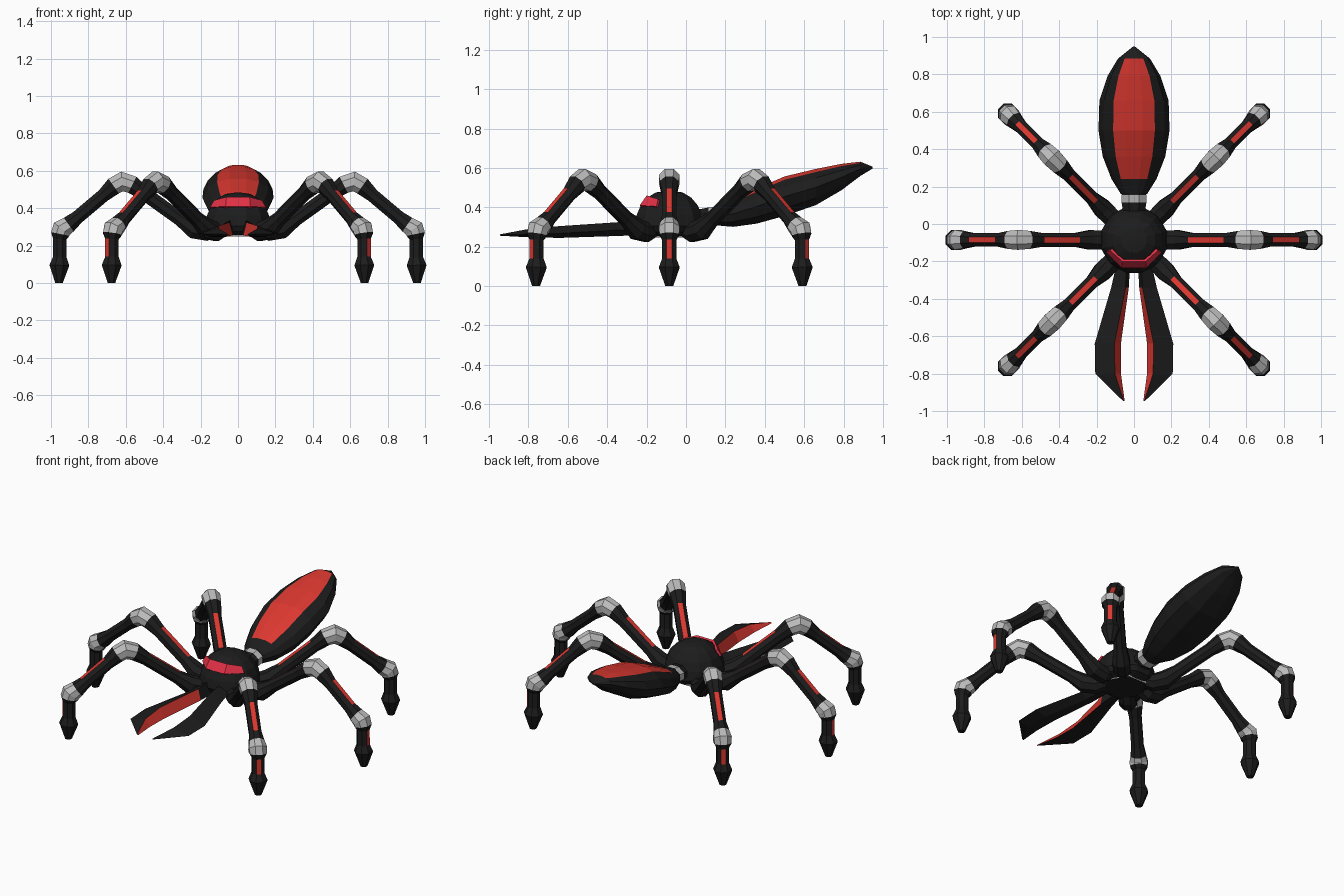
import bpy, bmesh, math
from mathutils import Vector

if "Cube" in bpy.data.objects:
    bpy.data.objects.remove(bpy.data.objects["Cube"])

CY = -0.085  # body centre in y


def mat(name, col):
    m = bpy.data.materials.new(name)
    m.diffuse_color = (*col, 1)
    m.use_nodes = True
    m.node_tree.nodes["Principled BSDF"].inputs["Base Color"].default_value = m.diffuse_color
    return m


BLACK = mat("black", (0.012, 0.012, 0.012))
RED = mat("red", (0.72, 0.04, 0.03))
EYE = mat("eye_red", (0.75, 0.03, 0.06))
GREY = mat("grey", (0.5, 0.5, 0.5))


def loft(name, rings, pick=lambda i, k: 0, caps=True):
    """Skin closed rings; pick(span, side) gives 0 black, 1 red, 2 grey."""
    bm = bmesh.new()
    vs = [[bm.verts.new(p) for p in r] for r in rings]
    n = len(rings[0])
    for i in range(len(rings) - 1):
        for k in range(n):
            j = (k + 1) % n
            f = bm.faces.new((vs[i][k], vs[i][j], vs[i + 1][j], vs[i + 1][k]))
            f.material_index = pick(i, k)
    if caps:
        bm.faces.new(vs[0])
        bm.faces.new(vs[-1])
    bmesh.ops.recalc_face_normals(bm, faces=bm.faces)
    me = bpy.data.meshes.new(name)
    bm.to_mesh(me)
    bm.free()
    for m in (BLACK, RED, GREY):
        me.materials.append(m)
    ob = bpy.data.objects.new(name, me)
    bpy.context.collection.objects.link(ob)
    return ob


# Legs: octagonal tube along (radial, z, radius, kind of next span)
# kinds: 0 black, 1 black with red outer stripe, 2 grey joint
LEG = [(0.11, 0.30, .045, 0), (0.17, 0.275, .05, 0), (0.235, 0.288, .052, 0),
       (0.31, 0.342, .037, 1), (0.50, 0.478, .037, 0), (0.565, 0.525, .048, 2),
       (0.62, 0.543, .053, 2), (0.665, 0.518, .048, 0), (0.72, 0.468, .036, 1),
       (0.86, 0.35, .036, 0), (0.905, 0.312, .045, 2), (0.942, 0.29, .053, 2),
       (0.95, 0.262, .05, 0), (0.953, 0.235, .036, 1), (0.953, 0.14, .036, 0),
       (0.955, 0.095, .053, 0), (0.957, 0.0, .02, 0)]


def leg_rings():
    pts = [Vector((r, 0, z)) for r, z, _, _ in LEG]
    rings = []
    for i, p in enumerate(pts):
        a = (p - pts[i - 1]).normalized() if i else Vector()
        b = (pts[i + 1] - p).normalized() if i < len(pts) - 1 else Vector()
        t = (a + b).normalized()
        if i == len(pts) - 1:
            t = Vector((0, 0, -1))
        up = Vector((-t.z, 0, t.x))
        rad = LEG[i][2] / math.cos(math.pi / 8)
        rings.append([p + rad * (math.cos(q) * Vector((0, 1, 0)) + math.sin(q) * up)
                      for q in (math.pi / 8 + k * math.pi / 4 for k in range(8))])
    return rings


def leg_pick(i, k):
    kind = LEG[i][3]
    return 2 if kind == 2 else int(kind == 1 and k == 1)


for side, base in (("right", 0), ("left", 180)):
    s = 1 if base == 0 else -1
    for nm, ang in (("front", -45), ("middle", 0), ("back", 45)):
        leg = loft(f"{side}_{nm}_leg", leg_rings(), leg_pick)
        leg.location = (0, CY, 0)
        leg.rotation_euler = (0, 0, math.radians(base + s * ang))

# Thorax dome
DOME = [(.12, .255), (.165, .275), (.182, .305), (.172, .36), (.15, .41),
        (.115, .45), (.07, .476), (.02, .483)]
loft("thorax", [[(r * math.cos(q), CY + r * math.sin(q), z)
                 for q in (math.radians(15 + 30 * k) for k in range(12))]
                for r, z in DOME])

# Grey belly plate
loft("belly_plate", [[(.135 * math.cos(k * math.pi / 3), CY + .135 * math.sin(k * math.pi / 3), z)
                      for k in range(6)] for z in (.248, .265)], lambda i, k: 2)

# Eye visor: three panels wrapped round the front of the dome
lo = [(-.15, -.15, .405), (-.066, -.235, .41), (.066, -.235, .41), (.15, -.15, .405)]
hi = [(-.128, -.142, .442), (-.062, -.2, .46), (.062, -.2, .46), (.128, -.142, .442)]
me = bpy.data.meshes.new("eye_visor")
me.from_pydata(lo + hi, [], [(i, i + 1, i + 5, i + 4) for i in range(3)])
me.materials.append(EYE)
visor = bpy.data.objects.new("eye_visor", me)
bpy.context.collection.objects.link(visor)
sol = visor.modifiers.new("thick", 'SOLIDIFY')
sol.thickness = 0.015
sol.offset = -1

# Waist connector
loft("waist", [[(r * math.cos(k * math.pi / 4 + math.pi / 8), y,
                 z + .75 * r * math.sin(k * math.pi / 4 + math.pi / 8)) for k in range(8)]
               for y, r, z in ((.05, .06, .345), (.115, .072, .35), (.155, .072, .355), (.18, .06, .36))],
     lambda i, k: 2 if i == 1 else 0)

# Abdomen: rings of (y, centre z, half width, half height) with a red top panel
ABD = [(.16, .355, .07, .05), (.24, .367, .12, .07), (.36, .405, .167, .093),
       (.50, .455, .19, .105), (.66, .502, .185, .096), (.79, .553, .142, .07),
       (.885, .595, .085, .038), (.948, .602, .006, .005)]
ANG = [math.radians(a) for a in (0, 30, 54, 76, 104, 126, 150, 180, 215, 250, 290, 325)]
loft("abdomen", [[(w * math.cos(q), y, z + h * math.sin(q)) for q in ANG] for y, z, w, h in ABD],
     lambda i, k: int(1 <= i <= 5 and k in (2, 3, 4)))

# Mandibles: blades with a red inner face (y, inner x, ridge x, outer x, low z, ridge z, outer z)
JAW = [(-.20, .02, .04, .09, .26, .34, .29), (-.34, .028, .045, .122, .255, .325, .285),
       (-.64, .07, .105, .21, .245, .305, .268), (-.80, .07, .102, .207, .248, .29, .264),
       (-.945, .05, .055, .06, .256, .263, .26)]
for side, s in (("right", 1), ("left", -1)):
    loft(f"{side}_mandible", [[(s * a, y, zl), (s * b, y, zt), (s * c, y, zo), (s * (a + c) / 2, y, zl)]
                              for y, a, b, c, zl, zt, zo in JAW],
         lambda i, k: int(i >= 1 and k == 0))
